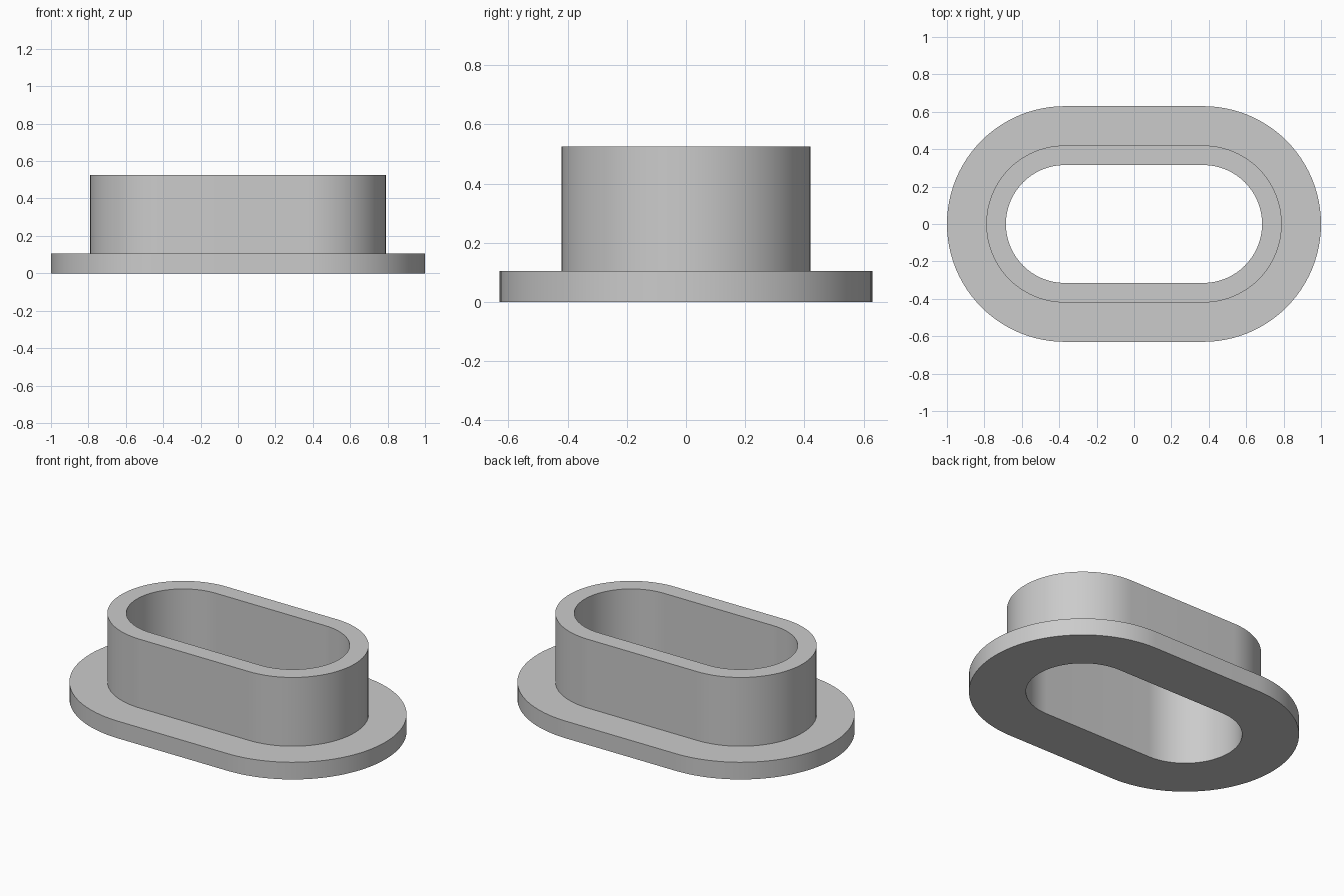
import bpy
import bmesh
from math import sin, cos, pi, radians

old = bpy.data.objects.get("Cube")
if old:
    bpy.data.objects.remove(old, do_unlink=True)

HALF_STRAIGHT = 0.37
ARC_STEPS = 48
FLANGE_R, COLLAR_R, HOLE_R = 0.63, 0.42, 0.315
FLANGE_TOP, COLLAR_TOP = 0.105, 0.525

# Single grey material
grey = bpy.data.materials.new("plain_grey")
grey.use_nodes = True
colour = (0.6, 0.6, 0.6, 1)
grey.diffuse_color = colour
grey.node_tree.nodes["Principled BSDF"].inputs["Base Color"].default_value = colour


def slot_loop(bm, radius, z):
    """Ring of vertices: two half circles joined by straight sides."""
    verts = []
    for side in (1, -1):
        for i in range(ARC_STEPS + 1):
            a = -pi / 2 + pi * i / ARC_STEPS
            verts.append(bm.verts.new((side * (HALF_STRAIGHT + radius * cos(a)),
                                       side * radius * sin(a), z)))
    return verts


# Flange and hollow collar: closed cross-section swept round the slot outline
section = [(HOLE_R, 0), (FLANGE_R, 0), (FLANGE_R, FLANGE_TOP),
           (COLLAR_R, FLANGE_TOP), (COLLAR_R, COLLAR_TOP), (HOLE_R, COLLAR_TOP)]
bm = bmesh.new()
loops = [slot_loop(bm, r, z) for r, z in section]
for k, low in enumerate(loops):
    high = loops[(k + 1) % len(loops)]
    for i in range(len(low)):
        j = (i + 1) % len(low)
        bm.faces.new((low[i], low[j], high[j], high[i]))
bmesh.ops.recalc_face_normals(bm, faces=bm.faces)

mesh = bpy.data.meshes.new("flanged_slot_bushing")
bm.to_mesh(mesh)
bm.free()
mesh.materials.append(grey)
bushing = bpy.data.objects.new("flanged_slot_bushing", mesh)
bpy.context.collection.objects.link(bushing)

# Smooth round walls, sharp rims
bpy.ops.object.select_all(action="DESELECT")
bushing.select_set(True)
bpy.context.view_layer.objects.active = bushing
bpy.ops.object.shade_smooth_by_angle(angle=radians(30))
